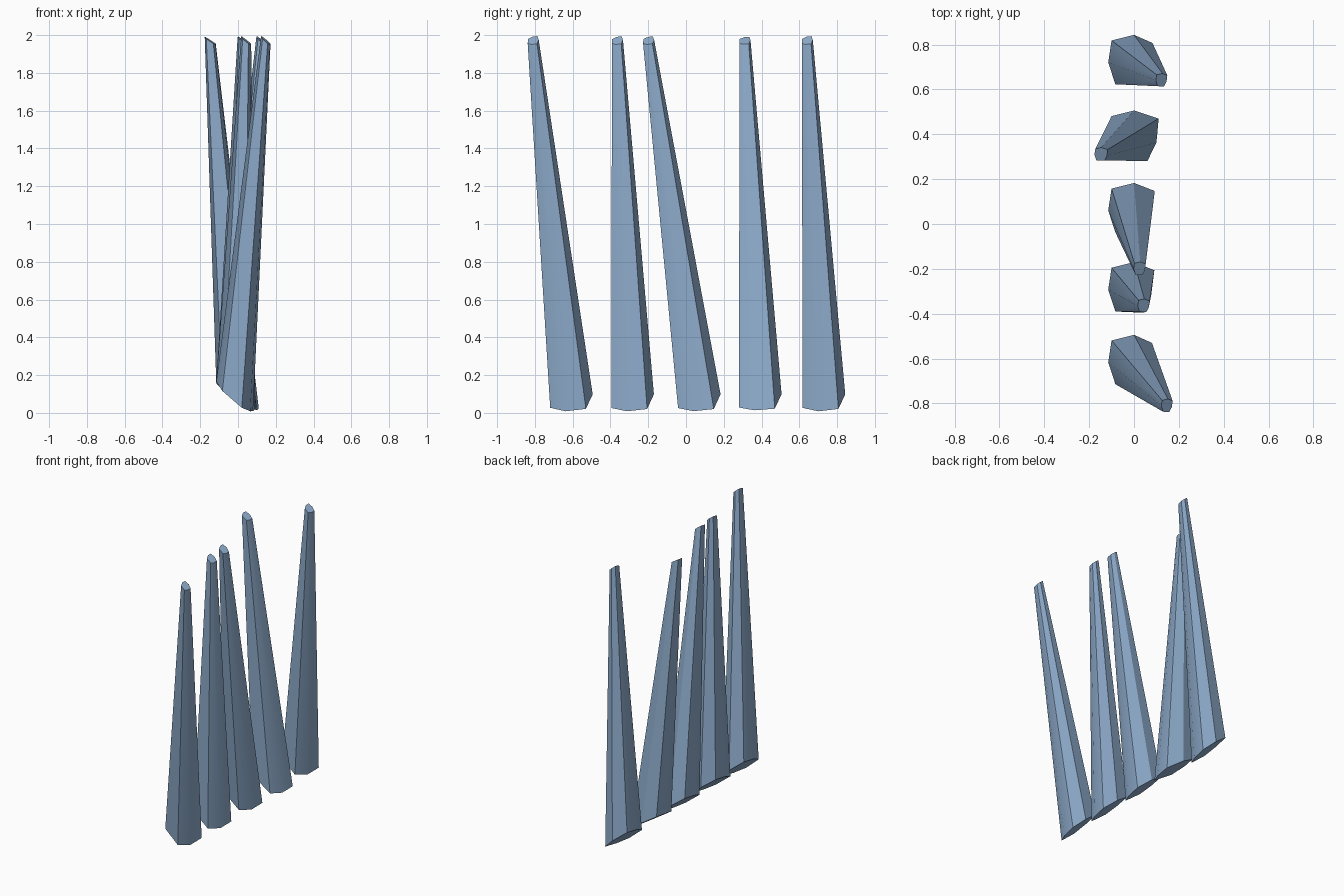
import bpy, bmesh

if "Cube" in bpy.data.objects:
    bpy.data.objects.remove(bpy.data.objects["Cube"])

# Single blue colour
blue = bpy.data.materials.new("soft_blue")
blue.diffuse_color = (0.27, 0.41, 0.60, 1)
blue.use_nodes = True
blue.node_tree.nodes["Principled BSDF"].inputs["Base Color"].default_value = blue.diffuse_color

TIP_SCALE = 0.26
TIP_Z = 1.967

# Base centre y, tip x, tip y for each spike
SPIKES = [
    ("spike_back", 0.73, 0.123, 0.642),
    ("spike_mid_back", 0.393, -0.147, 0.312),
    ("spike_middle", 0.07, 0.025, -0.198),
    ("spike_mid_front", -0.283, 0.043, -0.363),
    ("spike_front", -0.607, 0.147, -0.809),
]


def section(k):
    """Seven-sided slanted section; k = 0 leans right, 1 leans left."""
    outline = [(0, 0.113), (0.08 + 0.03 * k, 0.077), (0.065 + 0.035 * k, -0.03),
               (0.02 + 0.04 * k, -0.112), (-0.083, -0.107),
               (-0.115, -0.01), (-0.10, 0.088)]
    a, b, c = 0.071 + 0.012 * k, 0.85 - 0.2 * k, 0.24 - 0.1 * k
    return [(x, y, max(0, a - b * x + c * y)) for x, y in outline]


def spike(name, base_y, tip_x, tip_y):
    pts = section((0.147 - tip_x) / 0.294)
    mid_x = (max(p[0] for p in pts) + min(p[0] for p in pts)) / 2
    bm = bmesh.new()
    low = [bm.verts.new((x, y + base_y, z)) for x, y, z in pts]
    top = [bm.verts.new((tip_x + (x - mid_x) * TIP_SCALE,
                         tip_y + y * TIP_SCALE,
                         TIP_Z + (z - 0.071) * TIP_SCALE)) for x, y, z in pts]
    n = len(pts)
    bm.faces.new(low)
    bm.faces.new(top)
    for i in range(n):
        j = (i + 1) % n
        bm.faces.new((low[i], low[j], top[j], top[i]))
    bmesh.ops.recalc_face_normals(bm, faces=bm.faces)
    mesh = bpy.data.meshes.new(name)
    bm.to_mesh(mesh)
    bm.free()
    mesh.materials.append(blue)
    obj = bpy.data.objects.new(name, mesh)
    bpy.context.collection.objects.link(obj)
    obj.select_set(True)
    bpy.context.view_layer.objects.active = obj


# Row of five tapered spikes, smooth across the shallow edges only
for s in SPIKES:
    spike(*s)
bpy.ops.object.shade_smooth_by_angle(angle=0.52)
